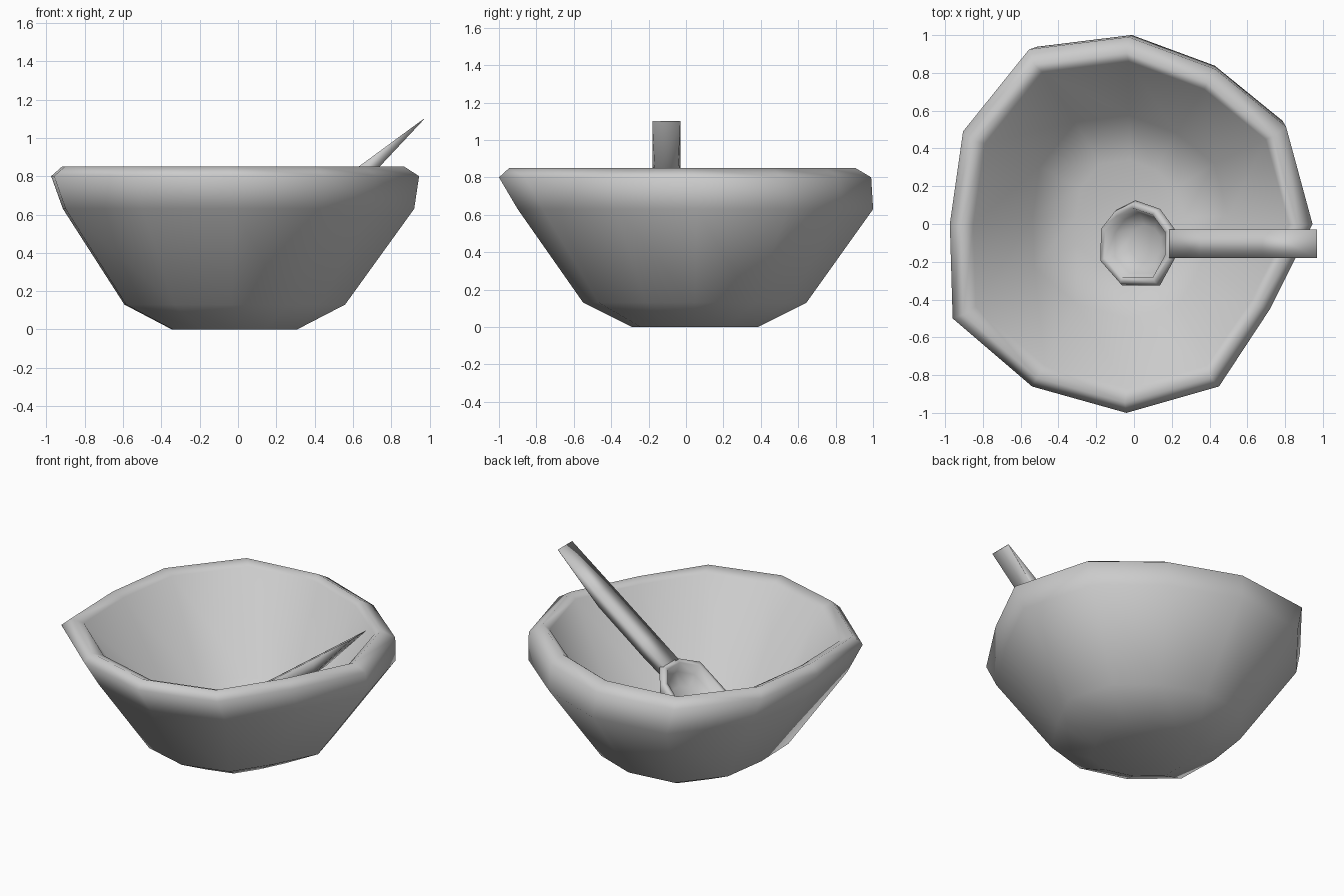
import bpy, bmesh, math

if "Cube" in bpy.data.objects:
    bpy.data.objects.remove(bpy.data.objects["Cube"])


def finish(name, bm, angle):
    bmesh.ops.recalc_face_normals(bm, faces=bm.faces[:])
    mesh = bpy.data.meshes.new(name)
    bm.to_mesh(mesh)
    bm.free()
    obj = bpy.data.objects.new(name, mesh)
    bpy.context.collection.objects.link(obj)
    bpy.ops.object.select_all(action='DESELECT')
    obj.select_set(True)
    bpy.context.view_layer.objects.active = obj
    bpy.ops.object.shade_smooth_by_angle(angle=math.radians(angle))
    return obj


def loft(name, rings, angle=150):
    """Skin a list of equal-length point rings and cap both ends."""
    bm = bmesh.new()
    loops = [[bm.verts.new(p) for p in ring] for ring in rings]
    n = len(loops[0])
    for a, b in zip(loops, loops[1:]):
        for i in range(n):
            j = (i + 1) % n
            bm.faces.new((a[i], a[j], b[j], b[i]))
    bm.faces.new(loops[0])
    bm.faces.new(loops[-1])
    return finish(name, bm, angle)


def scaled(outline, centre, scale, z, dx=0.0, dy=0.0, tilt=0.0):
    cx, cy = centre
    return [(cx + dx + (x - cx) * scale, cy + dy + (y - cy) * scale,
             z + tilt * (x - cx) * scale) for x, y in outline]


# Hand-hewn bowl: irregular outline, outer wall, rim, inner wall
bowl_outline = [(-.03, .99), (.43, .82), (.805, .515), (.945, 0), (.72, -.45),
                (.45, -.86), (-.04, -1), (-.54, -.86), (-.96, -.5),
                (-.975, 0), (-.905, .49), (-.555, .925)]
bowl_profile = [(.34, 0, 0, .05), (.60, .13, 0, .05), (.955, .63, .018, .055),
                (1, .80, 0, 0), (.93, .85, -.01, -.015), (.87, .82, 0, 0),
                (.54, .23, 0, .04), (.30, .15, 0, .04)]
loft("bowl", [scaled(bowl_outline, (-.02, 0), *p) for p in bowl_profile])

# Spoon lies on one slope running from the scoop up through the handle
SLOPE = .735
run = math.hypot(1, SLOPE)


def top_z(x):
    return 1.10 - SLOPE * (.97 - x)


# Spoon scoop: small faceted cup with a thick lip, sunk square to the slope
scoop_outline = [(-.01, .125), (.12, .08), (.20, -.03), (.20, -.18),
                 (.12, -.325), (-.08, -.325), (-.19, -.20),
                 (-.185, -.02), (-.11, .075)]
scoop_profile = [(.45, .15), (.80, .11), (1, .03), (.94, 0),
                 (.82, 0), (.72, .06), (.42, .10)]
loft("spoon_scoop", [scaled(scoop_outline, (0, -.10), s, top_z(0) - d / run,
                            d * SLOPE / run, 0, SLOPE)
                     for s, d in scoop_profile])

# Spoon handle: slanted bar, narrower below, thinning to a sharp end
handle_path = [(.18, .10, .02), (.35, .11, .02), (.68, .10, .015), (.97, .004, 0)]
loft("spoon_handle", [[(x, -.18 + k, top_z(x) - t), (x, -.03 - k, top_z(x) - t),
                       (x, -.03, top_z(x)), (x, -.18, top_z(x))]
                      for x, t, k in handle_path])
